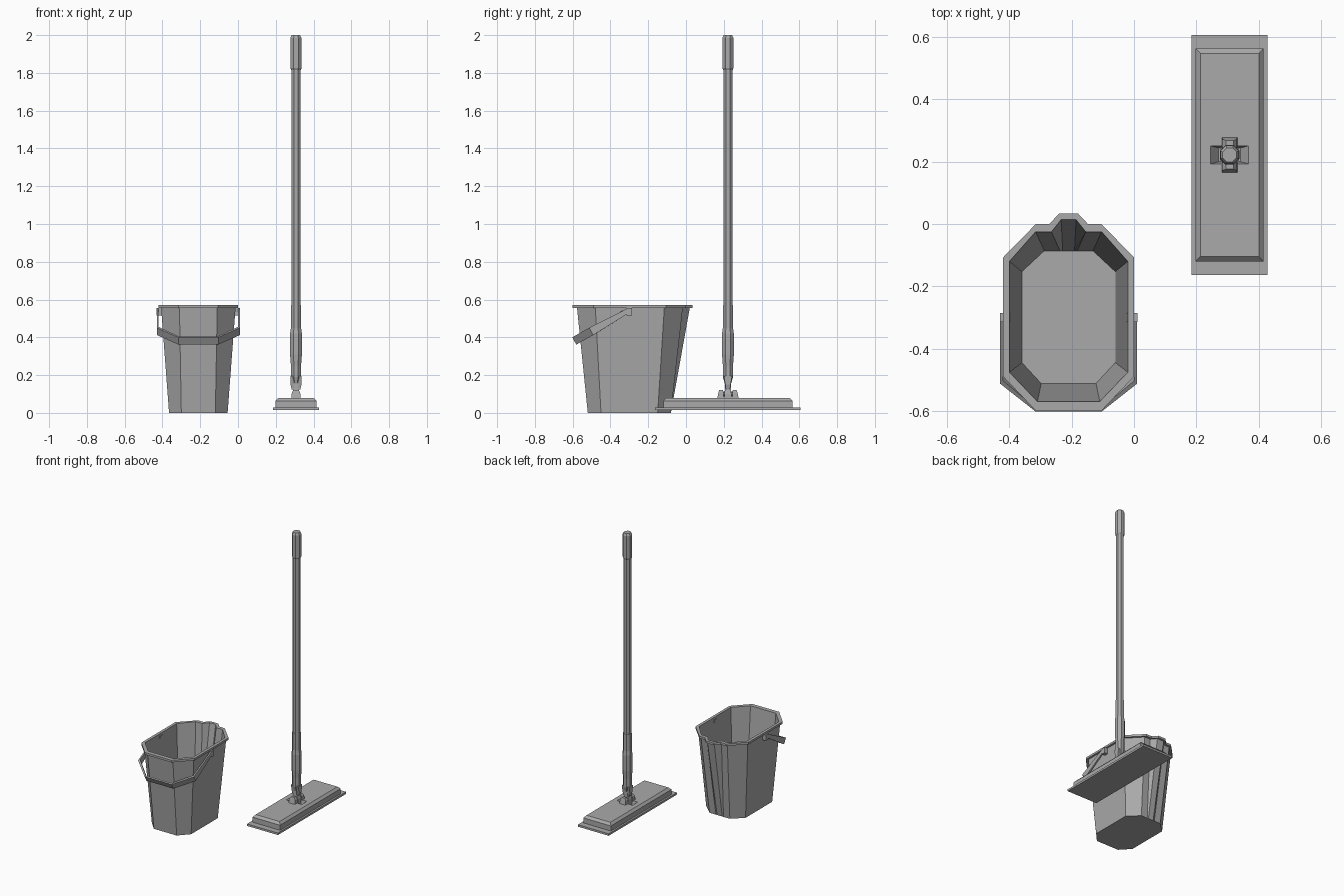
import bpy, bmesh, math
from mathutils import Vector

cube = bpy.data.objects.get("Cube")
if cube:
    bpy.data.objects.remove(cube, do_unlink=True)

grey = bpy.data.materials.new("plain grey")
grey.use_nodes = True
grey.diffuse_color = (0.4, 0.4, 0.4, 1)
grey.node_tree.nodes["Principled BSDF"].inputs["Base Color"].default_value = (0.4, 0.4, 0.4, 1)


def loft(name, rings):
    """Skin a list of equal-length point rings and cap both ends."""
    bm = bmesh.new()
    rows = [[bm.verts.new(p) for p in ring] for ring in rings]
    n = len(rows[0])
    for a, b in zip(rows, rows[1:]):
        for i in range(n):
            j = (i + 1) % n
            bm.faces.new((a[i], a[j], b[j], b[i]))
    bm.faces.new(rows[0])
    bm.faces.new(rows[-1])
    bmesh.ops.recalc_face_normals(bm, faces=bm.faces)
    mesh = bpy.data.meshes.new(name)
    bm.to_mesh(mesh)
    bm.free()
    mesh.materials.append(grey)
    ob = bpy.data.objects.new(name, mesh)
    bpy.context.scene.collection.objects.link(ob)
    return ob


def rect(cx, cy, hx, hy, z):
    return [(cx + sx * hx, cy + sy * hy, z) for sx, sy in ((-1, -1), (1, -1), (1, 1), (-1, 1))]


def lathe(name, cx, cy, profile, sides=8):
    def ring(r, z):
        angles = [math.tau * (i + 0.5) / sides for i in range(sides)]
        return [(cx + r * math.cos(a), cy + r * math.sin(a), z) for a in angles]
    return loft(name, [ring(r, z) for r, z in profile])


# Bucket: half outlines from front to back, mirrored about its middle
BX = -0.21


def outline(half, z):
    right = [(BX + x, y, z) for x, y in half]
    left = [(BX - x, y, z) for x, y in reversed(half)]
    return right + left


base = [(.09, -.52), (.155, -.45), (.155, -.15), (.08, -.08), (.03, -.08), (.02, -.08)]
floor = [(.088, -.512), (.15, -.445), (.15, -.153), (.078, -.086), (.028, -.086), (.019, -.086)]
wall = [(.1, -.577), (.197, -.48), (.197, -.115), (.104, -.017), (.058, -.017), (.027, .02)]
rim = [(.105, -.6), (.21, -.49), (.21, -.107), (.105, 0), (.062, 0), (.03, .034)]
inner = [(.1, -.57), (.19, -.476), (.19, -.12), (.106, -.025), (.055, -.025), (.024, .014)]
loft("bucket", [outline(base, 0), outline(wall, .556), outline(rim, .556),
                outline(rim, .571), outline(inner, .571), outline(floor, .008)])

# Bucket handle: flat ribbon tilted forward from the pivots
pivot = Vector((BX, -.3, .545))
along = Vector((0, -.87, -.49))
across = Vector((0, -.49, .87))
half_path = [(.22, .21, 0, .012), (.22, .21, .232, .022), (.106, .102, .335, .022)]
path = [(1, p) for p in half_path] + [(-1, p) for p in reversed(half_path)]
rings = []
for side, (out, inn, s, w) in path:
    t = s - .01 if s else s
    o = pivot + along * s + Vector((side * out, 0, 0))
    i = pivot + along * t + Vector((side * inn, 0, 0))
    rings.append([o + across * w, o - across * w, i - across * w, i + across * w])
loft("bucket_handle", rings)
for side, label in ((1, "left"), (-1, "right")):
    x = BX + side * .203
    loft(label + "_handle_pivot", [rect(x, -.3, .018, .014, .515), rect(x, -.3, .018, .014, .556)])

# Mop head: thin pad, bevelled block with a sunken socket
MX, MY = .307, .222
loft("mop_pad", [rect(MX, MY, .122, .385, .014), rect(MX, MY, .122, .385, .028)])
loft("mop_block", [rect(MX, MY, .109, .342, .026), rect(MX, MY, .109, .342, .064),
                   rect(MX, MY, .094, .326, .08), rect(MX, MY, .061, .029, .08),
                   rect(MX, MY, .035, .022, .045)])

# Swivel joint: two lugs, an axle and a fork
for side, label in ((1, "back"), (-1, "front")):
    y = MY + side * .04
    loft(label + "_joint_lug", [rect(MX, y, .025, .017, .075),
                                rect(MX, y - side * .003, .022, .013, .108),
                                rect(MX, y - side * .004, .012, .01, .122)])
axle = [[(MX + .012 * math.cos(math.tau * k / 8), y, .1 + .012 * math.sin(math.tau * k / 8))
         for k in range(8)] for y in (MY - .045, MY + .045)]
loft("joint_axle", axle)
loft("joint_post", [rect(MX, MY, .024, .018, .045), rect(MX, MY, .022, .018, .1),
                    rect(MX, MY, .012, .016, .13), rect(MX, MY, .012, .016, .17)])
for side, label in ((1, "left"), (-1, "right")):
    loft(label + "_joint_fork", [rect(MX + side * .017, MY, .006, .011, .125),
                                 rect(MX + side * .02, MY, .009, .014, .15),
                                 rect(MX + side * .019, MY, .01, .022, .195)])

# Pole with lower sleeve and top grip
lathe("pole_sleeve", MX, MY, [(.018, .155), (.029, .19), (.029, .25), (.034, .31),
                              (.034, .42), (.029, .45), (.029, .57)])
lathe("pole", MX, MY, [(.026, .5), (.026, 1.85)])
lathe("pole_grip", MX, MY, [(.027, 1.815), (.032, 1.825), (.032, 1.985), (.024, 2.0)])
